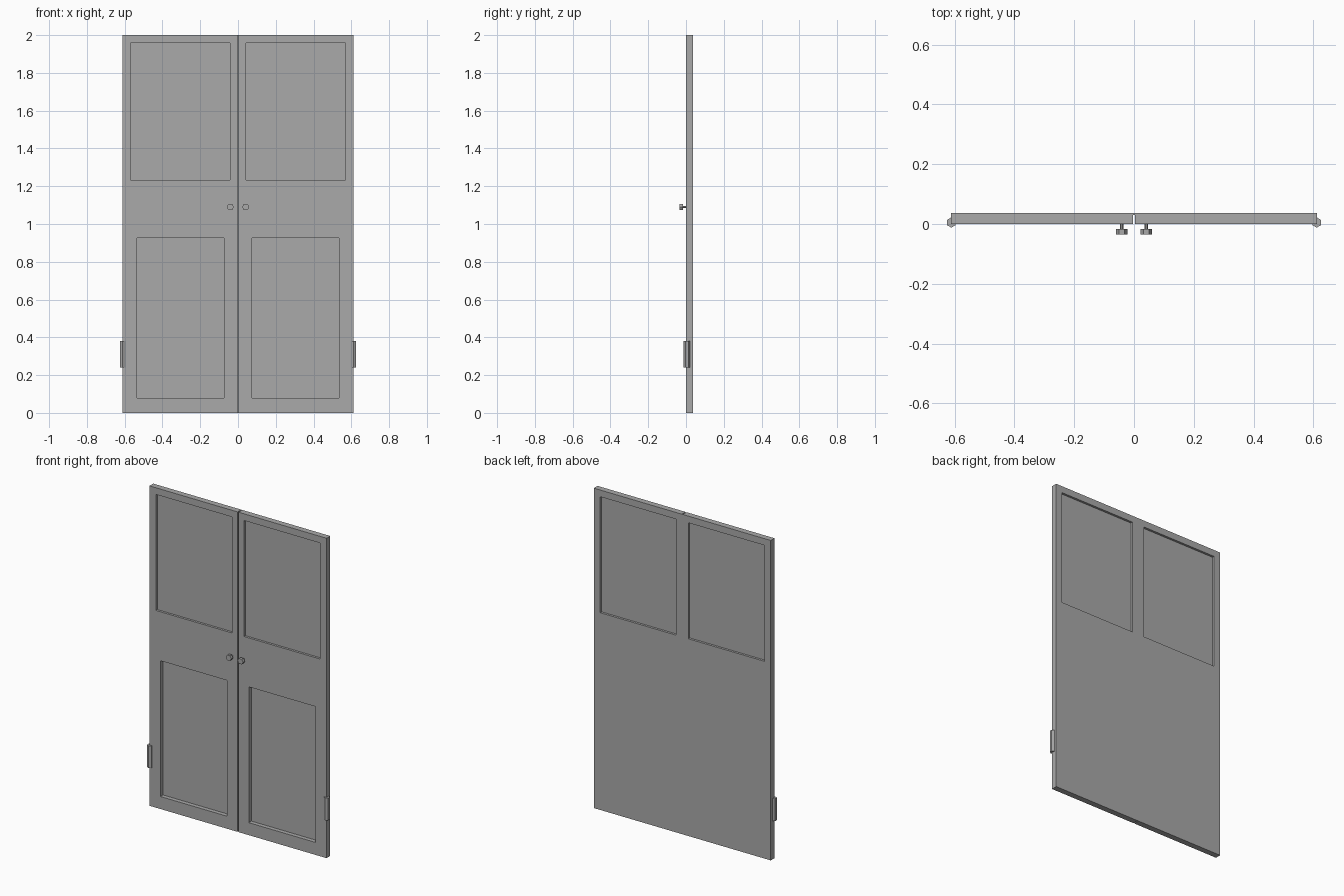
import bpy
import math
from mathutils import Vector

cube = bpy.data.objects.get("Cube")
if cube:
    bpy.data.objects.remove(cube, do_unlink=True)

GREY = (0.4, 0.4, 0.4, 1.0)
grey = bpy.data.materials.new("plain grey")
grey.use_nodes = True
grey.diffuse_color = GREY
grey.node_tree.nodes["Principled BSDF"].inputs["Base Color"].default_value = GREY


def box(name, low, high):
    low, high = Vector(low), Vector(high)
    bpy.ops.mesh.primitive_cube_add(size=1, location=(low + high) / 2)
    obj = bpy.context.object
    obj.name = name
    obj.scale = high - low
    bpy.ops.object.transform_apply(location=True, rotation=True, scale=True)
    obj.data.materials.append(grey)
    return obj


def hex_rod(name, radius, depth, location, rotation=(0, 0, 0)):
    bpy.ops.mesh.primitive_cylinder_add(vertices=6, radius=radius, depth=depth,
                                        location=location, rotation=rotation)
    obj = bpy.context.object
    obj.name = name
    obj.data.materials.append(grey)
    return obj


def carve(target, low, high):
    cutter = box("cutter", low, high)
    mod = target.modifiers.new("carve", "BOOLEAN")
    mod.operation = "DIFFERENCE"
    mod.solver = "EXACT"
    mod.object = cutter
    bpy.context.view_layer.objects.active = target
    bpy.ops.object.modifier_apply(modifier=mod.name)
    bpy.data.objects.remove(cutter, do_unlink=True)


WIDTH, THICK, OUT = 0.612, 0.037, 0.1

# Double door slab with a narrow seam down the front
door = box("double_door", (-WIDTH, 0, 0), (WIDTH, THICK, 2))
carve(door, (-0.003, -OUT, -OUT), (0.003, 0.03, 2 + OUT))

for side, label in ((1, "left"), (-1, "right")):
    def span(inner, outer):
        return sorted((side * inner, side * outer))

    # Upper panel, recessed on both faces
    x0, x1 = span(0.042, 0.568)
    carve(door, (x0, -OUT, 1.233), (x1, 0.014, 1.958))
    carve(door, (x0, 0.023, 1.233), (x1, OUT, 1.958))

    # Lower panel, recessed on the front only
    x0, x1 = span(0.075, 0.536)
    carve(door, (x0, -OUT, 0.078), (x1, 0.026, 0.927))

    # Knob: thin stem and hexagonal head, corners pointing sideways
    turn = (math.pi / 2, math.pi / 6, 0)
    hex_rod(label + "_knob_stem", 0.006, 0.022, (side * 0.041, -0.009, 1.09), turn)
    hex_rod(label + "_knob_head", 0.019, 0.018, (side * 0.041, -0.026, 1.09), turn)

    # Hinge barrel on the outer edge
    hex_rod(label + "_hinge", 0.017, 0.14, (side * 0.611, 0.005, 0.31))
